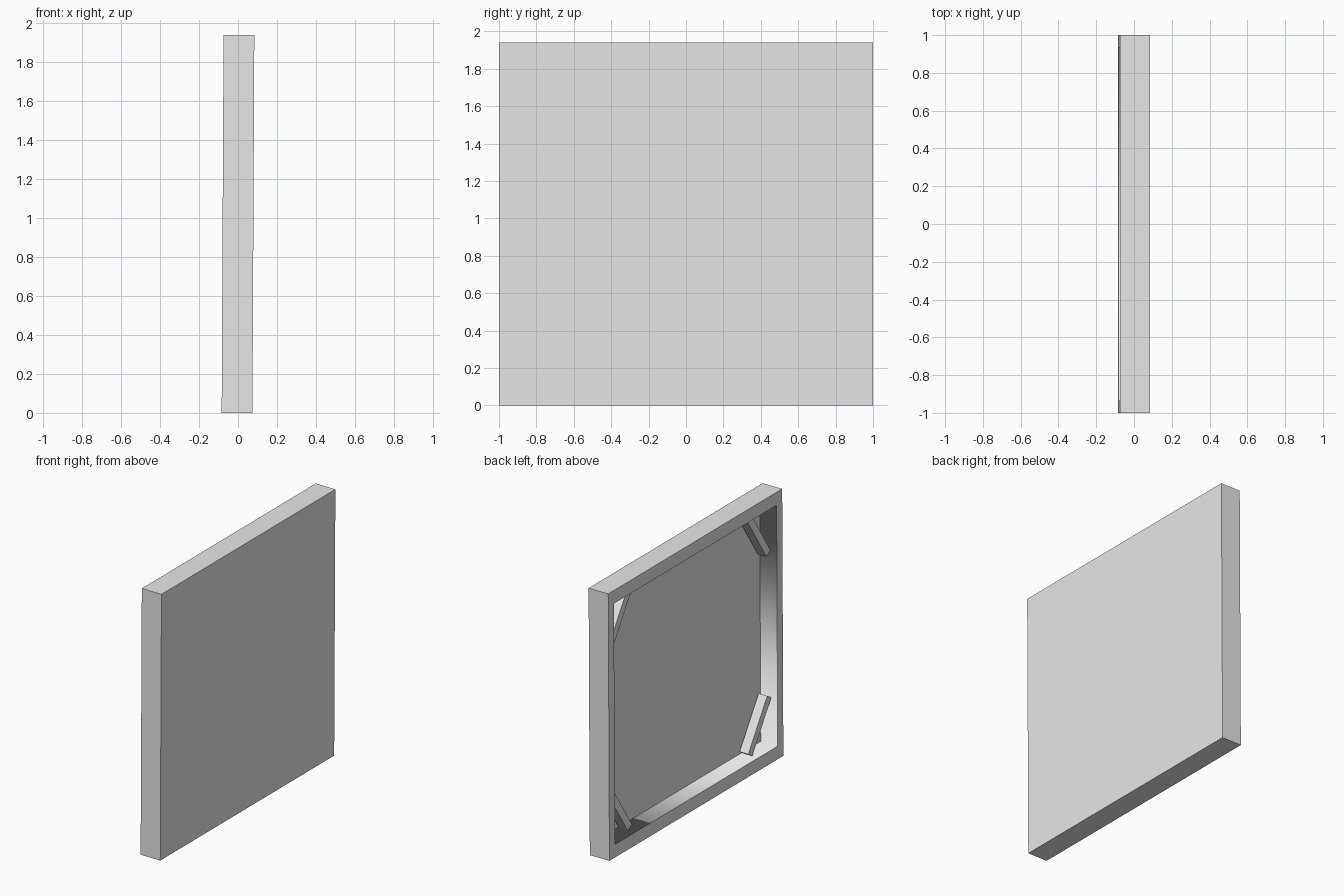
import bpy
import bmesh
import math
from mathutils import Matrix, Vector

if "Cube" in bpy.data.objects:
    bpy.data.objects.remove(bpy.data.objects["Cube"], do_unlink=True)

WIDTH, HEIGHT, DEPTH = 2.0, 1.94, 0.158
STILE, RAIL, RECESS = 0.065, 0.095, 0.136
TILT = Matrix.Translation((0, 0, HEIGHT / 2)) @ Matrix.Rotation(0.005, 4, 'Y')

grey = bpy.data.materials.new("plain grey")
grey.use_nodes = True
grey.diffuse_color = (0.8, 0.8, 0.8, 1)
grey.node_tree.nodes["Principled BSDF"].inputs["Base Color"].default_value = (0.8, 0.8, 0.8, 1)


def finish(name, bm):
    """Turn a bmesh, built around the centre of the panel, into an object."""
    bmesh.ops.transform(bm, matrix=TILT, verts=bm.verts)
    mesh = bpy.data.meshes.new(name)
    bm.to_mesh(mesh)
    bm.free()
    mesh.materials.append(grey)
    obj = bpy.data.objects.new(name, mesh)
    bpy.context.collection.objects.link(obj)
    return obj


def box(size, matrix=Matrix()):
    bm = bmesh.new()
    bmesh.ops.create_cube(bm, size=1, matrix=matrix @ Matrix.Diagonal((*size, 1)))
    return bm


# Stretched panel: a slab with a recess sunk into its back, leaving a frame
bm = box((DEPTH, WIDTH, HEIGHT))
back = min(bm.faces, key=lambda f: f.calc_center_median().x)
bmesh.ops.inset_individual(bm, faces=[back], thickness=STILE)
for v in back.verts:
    v.co.y = math.copysign(WIDTH / 2 - STILE, v.co.y)
    v.co.z = math.copysign(HEIGHT / 2 - RAIL, v.co.z)
floor = bmesh.ops.extrude_discrete_faces(bm, faces=[back])["faces"][0]
bmesh.ops.translate(bm, verts=floor.verts, vec=(RECESS, 0, 0))
bm.normal_update()

# The recess walls shade smoothly into one another; every other edge is sharp
walls = {f for e in floor.edges for f in e.link_faces if f is not floor}
for f in walls:
    f.smooth = True
for e in bm.edges:
    e.smooth = all(f in walls for f in e.link_faces)
finish("framed_panel", bm)

# Diagonal corner braces inside the recess
REACH_Y, REACH_Z, THICK = 0.22, 0.34, 0.055
BRACE_X = -DEPTH / 2 + 0.085
for side, y_name in ((1, "back"), (-1, "front")):
    for up, z_name in ((1, "upper"), (-1, "lower")):
        wall = Vector((BRACE_X, side * (WIDTH / 2 - STILE), up * (HEIGHT / 2 - RAIL - REACH_Z)))
        along = Vector((0, -side * REACH_Y, up * REACH_Z))
        inward = Vector((0, -side * REACH_Z, -up * REACH_Y)).normalized()
        centre = wall + along / 2 + inward * THICK / 2
        turn = Matrix.Rotation(math.atan2(-along.y, along.z), 4, 'X')
        bm = box((0.07, THICK, along.length), Matrix.Translation(centre) @ turn)
        finish(f"{z_name}_{y_name}_brace", bm)
